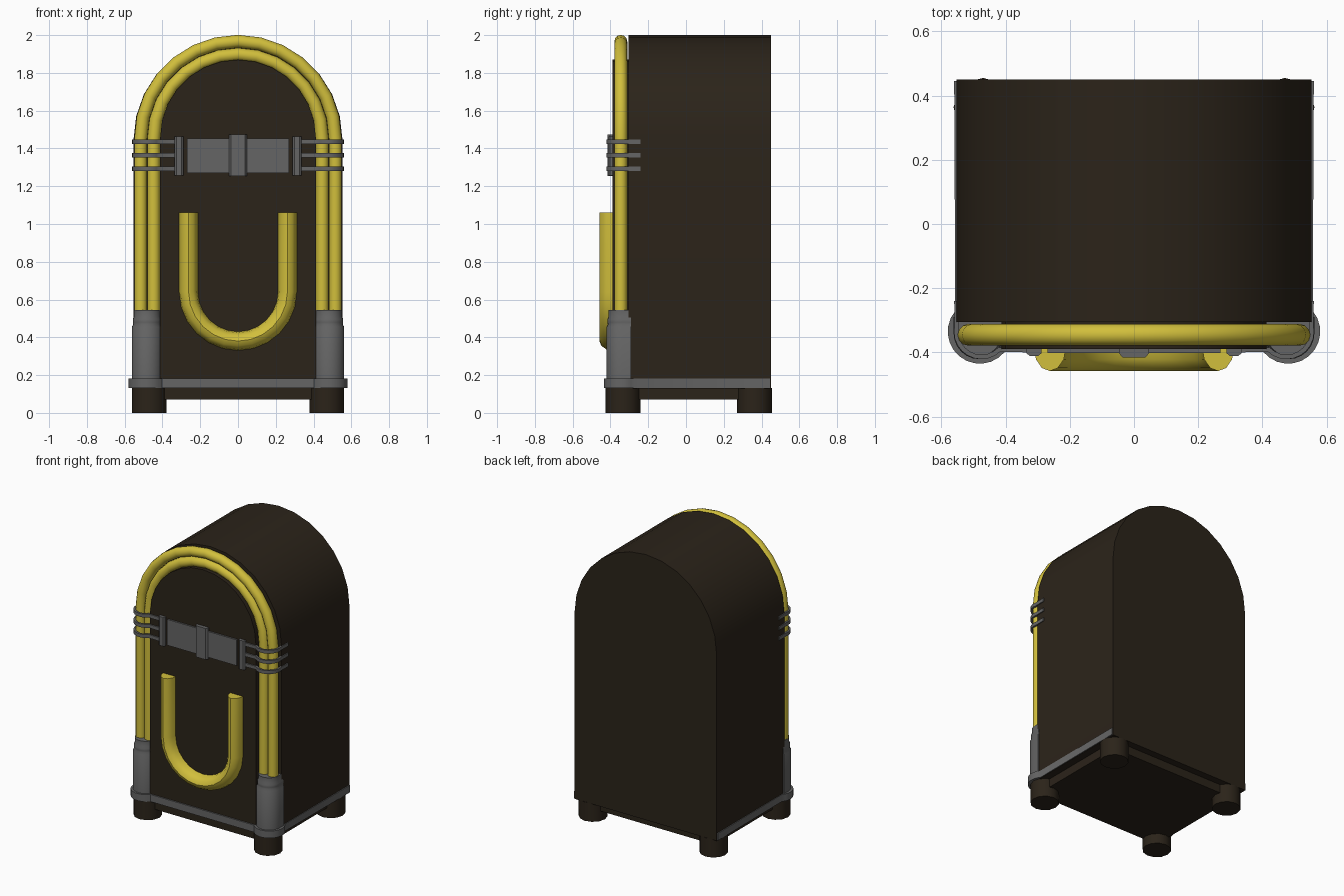
import bpy
from math import pi, sin, cos, radians, hypot

if "Cube" in bpy.data.objects:
    bpy.data.objects.remove(bpy.data.objects["Cube"])


def material(name, rgb):
    m = bpy.data.materials.new(name)
    m.diffuse_color = (*rgb, 1)
    m.use_nodes = True
    m.node_tree.nodes["Principled BSDF"].inputs["Base Color"].default_value = m.diffuse_color
    return m


BROWN = material("dark_wood", (0.024, 0.017, 0.010))
YELLOW = material("yellow_tube", (0.64, 0.52, 0.045))
GREY = material("dull_metal", (0.13, 0.13, 0.13))


def loft(name, rings, mat):
    """Skin equal-sized rings of 3D points and cap both ends."""
    n = len(rings[0])
    verts = [p for r in rings for p in r]
    faces = [(i * n + j, i * n + (j + 1) % n, (i + 1) * n + (j + 1) % n, (i + 1) * n + j)
             for i in range(len(rings) - 1) for j in range(n)]
    faces += [tuple(range(n)), tuple(range(len(verts) - n, len(verts)))]
    me = bpy.data.meshes.new(name)
    me.from_pydata(verts, [], faces)
    import bmesh
    bm = bmesh.new()
    bm.from_mesh(me)
    bmesh.ops.recalc_face_normals(bm, faces=bm.faces)
    bm.to_mesh(me)
    bm.free()
    me.materials.append(mat)
    ob = bpy.data.objects.new(name, me)
    bpy.context.collection.objects.link(ob)
    bpy.ops.object.select_all(action='DESELECT')
    ob.select_set(True)
    bpy.context.view_layer.objects.active = ob
    bpy.ops.object.shade_smooth_by_angle(angle=radians(40))
    return ob


def sweep(name, path, profile, to3d, mat):
    """Move a profile (across, off-plane) along a flat path with mitred corners."""
    rings = []
    for i, (a, b) in enumerate(path):
        dirs = []
        for p, q in zip(path[max(i - 1, 0):i + 1], path[max(i - 1, 0) + 1:i + 2]):
            l = hypot(q[0] - p[0], q[1] - p[1])
            dirs.append(((q[0] - p[0]) / l, (q[1] - p[1]) / l))
        tx, ty = sum(d[0] for d in dirs), sum(d[1] for d in dirs)
        l = hypot(tx, ty)
        nx, ny = -ty / l, tx / l
        s = 1 / (nx * -dirs[0][1] + ny * dirs[0][0])
        rings.append([to3d(a + nx * u * s, b + ny * u * s, v) for u, v in profile])
    return loft(name, rings, mat)


def arc(cx, cy, r, a0, a1, n):
    return [(cx + r * cos(radians(a0 + (a1 - a0) * i / n)),
             cy + r * sin(radians(a0 + (a1 - a0) * i / n))) for i in range(n + 1)]


def box(name, x0, x1, y0, y1, z0, z1, mat):
    return loft(name, [[(x0, y0, z), (x1, y0, z), (x1, y1, z), (x0, y1, z)] for z in (z0, z1)], mat)


def front(a, b, v):
    return (a, v, b)


def arch_block(name, r, top, base, y0, y1):
    outline = [(r, base)] + arc(0, top - r, r, 0, 180, 14) + [(-r, base)]
    return loft(name, [[(x, y, z) for x, z in outline] for y in (y0, y1)], BROWN)


# Cabinet, raised front panel and plinth
arch_block("cabinet", 0.553, 2.0, 0.13, -0.305, 0.45)
arch_block("front_panel", 0.412, 1.87, 0.15, -0.39, -0.30)
box("plinth", -0.50, 0.50, -0.37, 0.40, 0.07, 0.135, BROWN)

# Two arched tubes around the front
for name, r in (("outer_tube", 0.515), ("inner_tube", 0.446)):
    path = [(r, 0.5)] + arc(0, 1.452, r, 0, 180, 14) + [(-r, 0.5)]
    sweep(name, path, arc(0, -0.345, 0.034, 0, 330, 11), front, YELLOW)

# U-shaped half-round tube on the panel
path = [(-0.262, 1.06)] + arc(0, 0.642, 0.262, 180, 360, 12) + [(0.262, 1.06)]
half = [(0.05 * cos(k * pi / 6), -0.385 - 0.073 * sin(k * pi / 6)) for k in range(7)]
sweep("u_tube", path, half, front, YELLOW)

# Base trim plate with bulges under the columns
side = [(0.56, 0.445)] + arc(0.48, -0.335, 0.1, 40, -140, 12)
outline = side + [(-x, y) for x, y in reversed(side)]
loft("base_trim", [[(x, y, z) for x, y in outline] for z in (0.132, 0.182)], GREY)

# Clasp plates across the panel
box("name_plate", -0.27, 0.27, -0.402, -0.38, 1.27, 1.452, GREY)
centre = [(-0.047, -0.38), (-0.047, -0.402), (-0.036, -0.415),
          (0.036, -0.415), (0.047, -0.402), (0.047, -0.38)]
loft("centre_clasp", [[(x, y, z) for x, y in centre] for z in (1.255, 1.475)], GREY)

for s, label in ((1, "right"), (-1, "left")):
    # Stepped columns holding the tube ends
    rings = []
    for r, z in ((0.081, 0.17), (0.081, 0.455), (0.074, 0.468), (0.076, 0.48),
                 (0.076, 0.495), (0.070, 0.51), (0.070, 0.545)):
        plan = [(r, -0.29)] + arc(0, -0.34, r, 0, -180, 12) + [(-r, -0.29)]
        rings.append([(s * (0.481 + x), y, z) for x, y in plan])
    loft(label + "_column", rings, GREY)

    # Bands wrapped around the tubes
    path = [(0.32, -0.393)] + arc(0.475, -0.335, 0.079, -135, 15, 10) + [(0.553, -0.24)]
    for k, z in enumerate((1.292, 1.364, 1.436)):
        sweep(f"{label}_band_{k + 1}", path,
              [(-0.007, z - 0.012), (0.007, z - 0.012), (0.007, z + 0.012), (-0.007, z + 0.012)],
              lambda a, b, v: (s * a, b, v), GREY)

    # End clasps
    clasp = [(0.288, -0.38), (0.288, -0.402), (0.298, -0.411), (0.325, -0.411), (0.335, -0.402), (0.335, -0.38)]
    loft(label + "_clasp", [[(s * x, y, z) for x, y in clasp] for z in (1.258, 1.462)], GREY)

    # Round feet
    for y, end in ((-0.333, "front"), (0.363, "back")):
        ring = arc(s * 0.47, y, 0.092, 0, 330, 11)
        loft(f"{end}_{label}_foot", [[(a, b, z) for a, b in ring] for z in (0, 0.132)], BROWN)
